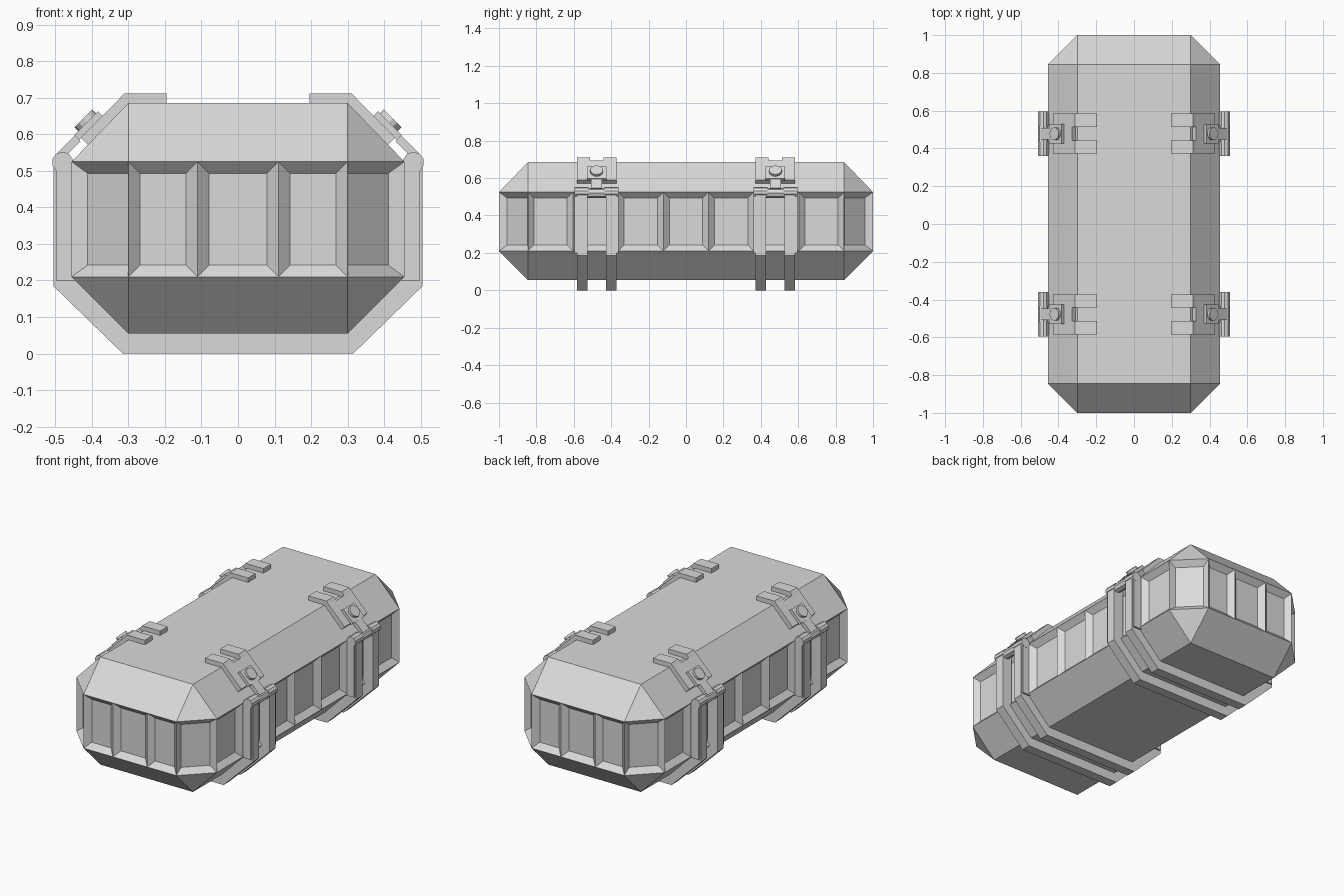
import bpy, bmesh, math
from mathutils import Matrix, Vector

if "Cube" in bpy.data.objects:
    bpy.data.objects.remove(bpy.data.objects["Cube"], do_unlink=True)

grey = bpy.data.materials.new("light_grey")
grey.use_nodes = True
grey.diffuse_color = (0.7, 0.7, 0.7, 1)
grey.node_tree.nodes["Principled BSDF"].inputs["Base Color"].default_value = (0.7, 0.7, 0.7, 1)


def finish(name, bm):
    bmesh.ops.recalc_face_normals(bm, faces=bm.faces)
    mesh = bpy.data.meshes.new(name)
    bm.to_mesh(mesh)
    bm.free()
    mesh.materials.append(grey)
    obj = bpy.data.objects.new(name, mesh)
    bpy.context.collection.objects.link(obj)
    return obj


def prism(name, profile, y0, y1):
    """Extrude an x-z outline along y."""
    bm = bmesh.new()
    face = bm.faces.new([bm.verts.new((x, y0, z)) for x, z in profile])
    ext = bmesh.ops.extrude_face_region(bm, geom=[face])["geom"]
    bmesh.ops.translate(bm, vec=(0, y1 - y0, 0),
                        verts=[v for v in ext if isinstance(v, bmesh.types.BMVert)])
    return finish(name, bm)


def cylinder(name, centre, axis, radius, length, sides):
    bm = bmesh.new()
    turn = Vector(axis).to_track_quat('Z', 'Y').to_matrix().to_4x4()
    bmesh.ops.create_cone(bm, cap_ends=True, segments=sides, radius1=radius, radius2=radius,
                          depth=length, matrix=Matrix.Translation(centre) @ turn)
    return finish(name, bm)


# Case body: chamfered box whose walls are split into recessed panels
HX, HY, TX, TY = 0.455, 1.0, 0.3, 0.845
LOW, HIGH, BOTTOM, TOP = 0.21, 0.525, 0.055, 0.685


def build_body():
    bm = bmesh.new()
    front = [(x, -HY) for x in (-TX, -0.111, 0.111, TX)]
    side = [(HX, -TY + 2 * TY * i / 7) for i in range(8)]
    half = front + side
    ring = half + [(-x, -y) for x, y in half]
    n = len(ring)
    lower = [bm.verts.new((x, y, LOW)) for x, y in ring]
    upper = [bm.verts.new((x, y, HIGH)) for x, y in ring]
    walls = [bm.faces.new((lower[i], lower[(i + 1) % n], upper[(i + 1) % n], upper[i]))
             for i in range(n)]
    # Lid and base: flat rectangle, four slopes and four corner triangles
    for loop, z in ((lower, BOTTOM), (upper, TOP)):
        cap = [bm.verts.new((x, y, z)) for x, y in
               ((-TX, -TY), (TX, -TY), (TX, TY), (-TX, TY))]
        bm.faces.new(cap)
        spans = ((0, 3), (4, 11), (12, 15), (16, 23))
        for k, (a, b) in enumerate(spans):
            nxt = cap[(k + 1) % 4]
            bm.faces.new([cap[k]] + loop[a:b + 1] + [nxt])
            bm.faces.new((nxt, loop[b], loop[(b + 1) % n]))
    bmesh.ops.recalc_face_normals(bm, faces=bm.faces)
    bmesh.ops.inset_individual(bm, faces=walls, thickness=0.045, depth=-0.03)
    return finish("case_body", bm)


build_body()


def mirrored(half):
    return half + [(-x, z) for x, z in reversed(half)]


# U-shaped carrying straps under the case
outer = mirrored([(-0.505, 0.53), (-0.505, 0.185), (-0.315, 0)])
inner = mirrored([(0.45, 0.53), (0.45, 0.208), (0.298, 0.06)])
for cy in (-0.478, 0.478):
    for s in (-1, 1):
        prism("strap", outer + inner, cy + s * 0.049, cy + s * 0.106)


def slope(s, h):
    """Point at distance s down the lid slope and height h above it."""
    r = math.sqrt(0.5)
    return 0.3 + (s + h) * r, 0.683 + (h - s) * r


def clasp(sx, cy):
    def part(name, pts, y0, y1):
        prism(name, [(sx * x, z) for x, z in pts], cy + y0, cy + y1)

    def slab(name, s0, s1, h0, h1, w):
        part(name, [slope(s0, h0), slope(s1, h0), slope(s1, h1), slope(s0, h1)], -w, w)

    # Lid plate: two tabs over the top joined by a sloped plate
    bend = slope(0.012, 0.027)
    for s in (-1, 1):
        part("lid_tab", [(0.195, 0.68), (0.195, 0.711), (0.312, 0.711), bend, slope(0.012, 0)],
             s * 0.036, s * 0.106)
    slab("lid_plate", 0.012, 0.157, -0.002, 0.027, 0.106)

    # Latch: head, narrow neck and hook on the hinge pin
    slab("latch_head", 0.073, 0.165, 0.025, 0.044, 0.052)
    slab("latch_neck", 0.165, 0.235, 0.02, 0.042, 0.03)
    n = math.sqrt(0.5)
    x, z = slope(0.115, 0.05)
    cylinder("latch_bolt", (sx * x, cy, z), (sx * n, 0, n), 0.034, 0.018, 12)
    cylinder("latch_hook", (sx * 0.48, cy, 0.52), (0, 1, 0), 0.027, 0.085, 8)
    cylinder("hinge_pin", (sx * 0.48, cy, 0.52), (0, 1, 0), 0.014, 0.2, 8)

    # Hinge barrels and the side guides below them
    for s in (-1, 1):
        cylinder("hinge_barrel", (sx * 0.48, cy + s * 0.08, 0.523), (0, 1, 0), 0.029, 0.076, 10)
        part("strap_guide", [(0.44, 0.2), (0.498, 0.2), (0.498, 0.52), (0.44, 0.52)],
             s * 0.05, s * 0.117)


for sx in (-1, 1):
    for cy in (-0.478, 0.478):
        clasp(sx, cy)
